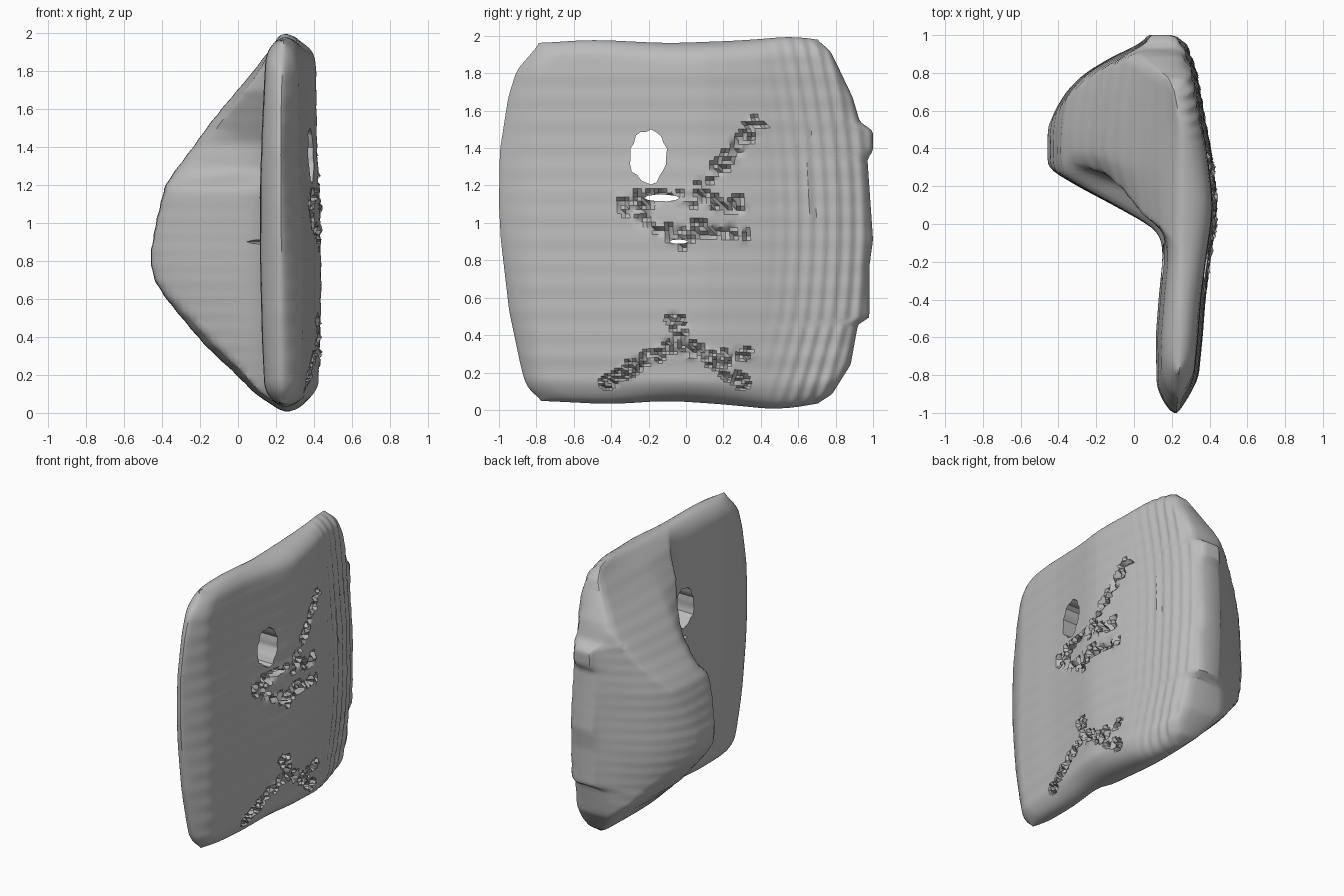
import bpy, math, random
from mathutils import Vector

if "Cube" in bpy.data.objects:
    bpy.data.objects.remove(bpy.data.objects["Cube"])

random.seed(4)
NY, NZ = 110, 110


def curve(points, soft=.03):
    """Softened interpolation through (position, value) pairs."""
    def line(t):
        if t <= points[0][0]:
            return points[0][1]
        for (a, va), (b, vb) in zip(points, points[1:]):
            if t <= b:
                return va + (vb - va) * (t - a) / (b - a)
        return points[-1][1]
    return lambda t: (line(t - soft) + line(t - soft / 2) + line(t) + line(t + soft / 2) + line(t + soft)) / 5


# Outline of the slab
y_front = curve([(0, -.76), (.04, -.82), (.1, -.86), (.2, -.885), (.5, -.945), (.9, -.99),
                 (1.1, -1), (1.4, -.995), (1.7, -.95), (1.85, -.905), (1.95, -.82), (2, -.78)])
y_back = curve([(0, .70), (.04, .78), (.2, .88), (.43, .92), (.46, .98), (.75, .98),
                (.9, 1), (1.35, .97), (1.4, 1), (1.51, 1), (1.56, .93),
                (1.7, .89), (1.85, .82), (1.95, .77), (2, .70)], .012)
z_low = curve([(-.8, .05), (-.4, .03), (-.1, .05), (.2, .03), (.5, 0), (.8, .05)], .1)
z_high = curve([(-.8, 1.96), (-.5, 1.98), (-.1, 1.96), (.3, 1.975), (.6, 2), (.8, 1.96)], .1)

# Depth of both sides and of the bulge
right_y = curve([(-1, .27), (-.8, .34), (-.6, .36), (-.4, .375), (-.2, .40), (0, .43), (.1, .437),
                 (.2, .43), (.4, .405), (.6, .365), (.8, .33), (1, .26)])
left_y = curve([(-1, .15), (-.85, .12), (-.6, .115), (-.4, .13), (-.2, .15), (1, .15)])
rim_y = curve([(-1, .22), (-.6, .25), (.5, .26), (1, .15)])
left_bow = curve([(0, .03), (.4, .01), (.8, 0), (1.2, 0), (1.5, .01), (1.8, .025), (2, .04)])
right_bow = curve([(0, .025), (.3, .005), (.7, -.003), (1.1, .005), (1.4, .02), (1.8, .025), (2, .035)])
bulge_y = curve([(-.12, 0), (-.05, .02), (0, .08), (.1, .26), (.2, .45), (.29, .60),
                 (.37, .62), (.5, .61), (.6, .57), (.7, .51), (.8, .41), (.9, .24),
                 (.95, .12), (1, .09)])
bulge_z = curve([(.02, 0), (.1, .14), (.2, .29), (.35, .54), (.5, .74), (.6, .87),
                 (.7, .97), (.82, 1), (1, .95), (1.2, .87), (1.3, .76), (1.4, .64),
                 (1.5, .53), (1.6, .41), (1.7, .28), (1.8, .15), (1.92, .02), (1.95, 0)])
recess_z = curve([(1.18, 0), (1.27, .14), (1.42, .15), (1.7, 0)], .02)

# Broken streaks on the right side: y, z to y, z
streaks = [(-.33, 1.1, -.2, 1), (-.2, 1, 0, .9), (.03, 1.12, .38, 1.53),
           (-.33, 1.12, .1, 1.15), (0, .98, .3, .94), (.15, 1.1, .28, 1.1),
           (-.42, .15, -.05, .36), (-.06, .49, .02, .3), (.05, .33, .3, .15),
           (.22, .3, .33, .3)]


def streak_distance(y, z):
    best = 9
    for a, b, c, d in streaks:
        p, q = Vector((y - a, z - b)), Vector((c - a, d - b))
        t = max(0, min(1, p.dot(q) / q.length_squared))
        best = min(best, (p - q * t).length)
    return best


def rounded(d, r):
    """Quarter-round edge factor at distance d from the rim."""
    return 1 if d >= r else math.sqrt(max(0, 1 - (1 - d / r) ** 2))


def spaced(i, n):
    """Even spacing with tighter steps at both ends."""
    t = i / n
    return .5 * t + .5 * (.5 - .5 * math.cos(math.pi * t))


def surface_point(i, j):
    u, v = spaced(i, NY), spaced(j, NZ)
    a, b = y_front(2 * v), y_back(2 * v)
    y = a + (b - a) * u
    z = z_low(y) + (z_high(y) - z_low(y)) * v
    edge = max(.12, rounded(u * (b - a), .16)) * max(.1, rounded(min(v, 1 - v) * 2, .13))
    back = rounded((1 - u) * (b - a), .07)
    rim = rim_y(y)
    # bulge, set back around the opening, between a ridge and a dome
    shift = recess_z(z) * max(0, min(1, (.5 - y) / .3))
    across, up = bulge_y(y - shift), bulge_z(z)
    bulge = .35 * across * up + .65 * min(across, .61 * up)
    bulge += .002 * math.sin(z * 75) * min(1, bulge * 4)
    left = rim - (rim - left_y(y) - left_bow(z)) * edge * (.5 + .5 * back) - bulge * (.75 + .25 * back)
    # right side, with terraces toward the back
    right = rim + (right_y(y) - right_bow(z) - rim) * edge * (.4 + .6 * back)
    if y > .4:
        bend = y + .12 * (z - 1) ** 2 + .1 * max(0, .5 - z)
        right += .006 * math.sin(bend * 88) * min(1, (y - .4) * 4) * back
    right += .0015 * math.sin(z * 50) * edge
    if streak_distance(y, z) < .038 and random.random() < .75:
        right += random.uniform(-.05, .018) * edge
    return (left, y, z), (right, y, z)


# Slab with bulge: two sheets joined around the rim
verts = [p for j in range(NZ + 1) for i in range(NY + 1) for p in surface_point(i, j)]


def vid(i, j, side):
    return 2 * (j * (NY + 1) + i) + side


faces = []
for j in range(NZ):
    for i in range(NY):
        for side in (0, 1):
            q = [vid(i, j, side), vid(i + 1, j, side), vid(i + 1, j + 1, side), vid(i, j + 1, side)]
            faces.append(q if side else q[::-1])
ring = ([(i, 0) for i in range(NY)] + [(NY, j) for j in range(NZ)]
        + [(i, NZ) for i in range(NY, 0, -1)] + [(0, j) for j in range(NZ, 0, -1)])
for p, q in zip(ring, ring[1:] + ring[:1]):
    faces.append([vid(*p, 0), vid(*q, 0), vid(*q, 1), vid(*p, 1)])

mesh = bpy.data.meshes.new("bulged_slab")
mesh.from_pydata(verts, [], faces)
mesh.update()
slab = bpy.data.objects.new("bulged_slab", mesh)
bpy.context.collection.objects.link(slab)
grey = bpy.data.materials.new("stone grey")
grey.diffuse_color = (.5, .5, .5, 1)
grey.use_nodes = True
grey.node_tree.nodes["Principled BSDF"].inputs["Base Color"].default_value = grey.diffuse_color
mesh.materials.append(grey)


def cut_opening(name, y, z, ry, rz, sides):
    """Cut a ragged oval straight through the slab."""
    outline = []
    for k in range(sides):
        t = math.tau * k / sides
        r = random.uniform(.92, 1.07)
        outline.append((y + ry * r * math.cos(t), z + rz * r * math.sin(t)))
    pts = [(x, *p) for x in (-.6, .7) for p in outline]
    sheet = [list(range(sides))[::-1], list(range(sides, 2 * sides))]
    sheet += [[k, (k + 1) % sides, sides + (k + 1) % sides, sides + k] for k in range(sides)]
    m = bpy.data.meshes.new(name)
    m.from_pydata(pts, [], sheet)
    m.materials.append(grey)
    cutter = bpy.data.objects.new(name, m)
    bpy.context.collection.objects.link(cutter)
    cutter.hide_render = True
    mod = slab.modifiers.new(name, 'BOOLEAN')
    mod.operation, mod.solver, mod.object = 'DIFFERENCE', 'EXACT', cutter
    bpy.ops.object.modifier_apply(modifier=name)
    bpy.data.objects.remove(cutter)


bpy.context.view_layer.objects.active = slab
slab.select_set(True)
cut_opening("oval_opening", -.2, 1.355, .1, .142, 22)
cut_opening("upper_slot", -.13, 1.133, .09, .018, 10)
cut_opening("lower_slot", -.04, .9, .05, .012, 8)
bpy.ops.object.shade_smooth_by_angle(angle=math.radians(35))
